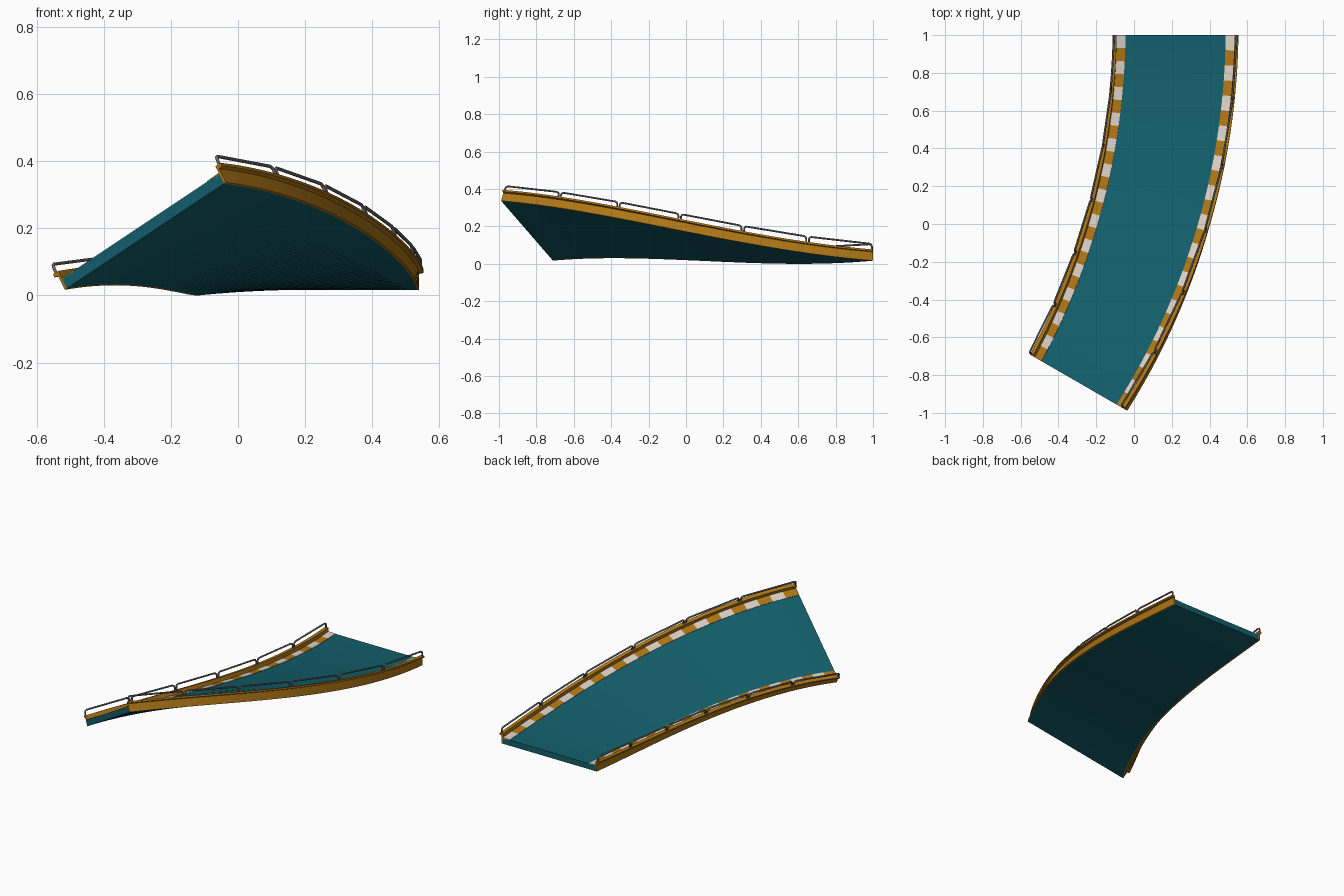
import bpy, bmesh
from math import sin, cos, radians
from mathutils import Vector

if "Cube" in bpy.data.objects:
    bpy.data.objects.remove(bpy.data.objects["Cube"])

R, CX, CY = 3.70, -3.48, 1.0      # bend radius and bend centre
SWEEP = BANK = radians(30)
STRIPES, RAILS = 26, 6


def material(name, rgb):
    m = bpy.data.materials.new(name)
    m.diffuse_color = (*rgb, 1)
    m.use_nodes = True
    m.node_tree.nodes["Principled BSDF"].inputs["Base Color"].default_value = m.diffuse_color
    return m


TEAL = material("teal", (0.006, 0.115, 0.15))
AMBER = material("amber", (0.42, 0.18, 0.008))
WHITE = material("white", (0.70, 0.62, 0.54))
METAL = material("metal", (0.13, 0.13, 0.14))


def track(t, u, h):
    """t along the track, u across it, h above its underside."""
    a, b = SWEEP * t, BANK * t
    r = R + u * cos(b) - h * sin(b)
    z = 0.017 + 0.16 * (3 * t * t - 2 * t ** 3) + u * sin(b) + h * cos(b)
    return Vector((CX + r * cos(a), CY - r * sin(a), z))


def sweep(name, profile, mats, steps=52, pick=lambda i: 0):
    """Sweep a closed (u, h) profile along the track and cap the ends."""
    bm = bmesh.new()
    rings = [[bm.verts.new(track(i / steps, u, h)) for u, h in profile]
             for i in range(steps + 1)]
    n = len(profile)
    for i in range(steps):
        for k in range(n):
            j = (k + 1) % n
            f = bm.faces.new((rings[i][k], rings[i][j], rings[i + 1][j], rings[i + 1][k]))
            f.material_index = pick(i)
    bm.faces.new(rings[0])
    bm.faces.new(rings[-1]).material_index = pick(steps - 1)
    bmesh.ops.recalc_face_normals(bm, faces=bm.faces)
    me = bpy.data.meshes.new(name)
    bm.to_mesh(me)
    bm.free()
    for m in mats:
        me.materials.append(m)
    ob = bpy.data.objects.new(name, me)
    bpy.context.collection.objects.link(ob)
    bpy.ops.object.select_all(action='DESELECT')
    ob.select_set(True)
    bpy.context.view_layer.objects.active = ob
    bpy.ops.object.shade_smooth_by_angle(angle=radians(30))
    return ob


# Road deck
sweep("road_deck", [(-0.312, 0), (0.312, 0), (0.312, 0.034), (-0.312, 0.034)], [TEAL])

WALL = [(0.312, 0), (0.320, 0), (0.320, 0.047), (0.333, 0.050),
        (0.333, 0.060), (0.312, 0.060)]
KERB = [(0.265, 0.030), (0.312, 0.030), (0.312, 0.037), (0.265, 0.036)]

for side, s in (("inner", -1), ("outer", 1)):
    # Side wall with a lip, and striped kerb
    sweep(side + "_wall", [(s * u, h) for u, h in WALL], [AMBER])
    sweep(side + "_kerb", [(s * u, h) for u, h in KERB], [WHITE, AMBER],
          STRIPES * 2, lambda i: (i // 2) % 2)

    # Guard rails: straight tubes bent down at both ends
    cu = bpy.data.curves.new(side + "_guard_rails", 'CURVE')
    cu.dimensions = '3D'
    cu.bevel_depth = 0.005
    cu.bevel_resolution = 2
    cu.use_fill_caps = True
    for k in range(RAILS):
        t0, t1 = (k + 0.02) / RAILS, (k + 0.98) / RAILS
        u = s * 0.324
        ends = []
        for t, other in ((t0, t1), (t1, t0)):
            foot, corner = track(t, u, 0.055), track(t, u, 0.089)
            up = (corner - foot).normalized()
            along = (track(other, u, 0.089) - corner).normalized()
            r = 0.014
            ends.append([foot, corner - up * r,
                         corner + (along - up) * r * 0.29,
                         corner + along * r])
        pts = ends[0] + ends[1][::-1]
        sp = cu.splines.new('POLY')
        sp.points.add(len(pts) - 1)
        for p, co in zip(sp.points, pts):
            p.co = (*co, 1)
    cu.materials.append(METAL)
    bpy.context.collection.objects.link(bpy.data.objects.new(side + "_guard_rails", cu))
